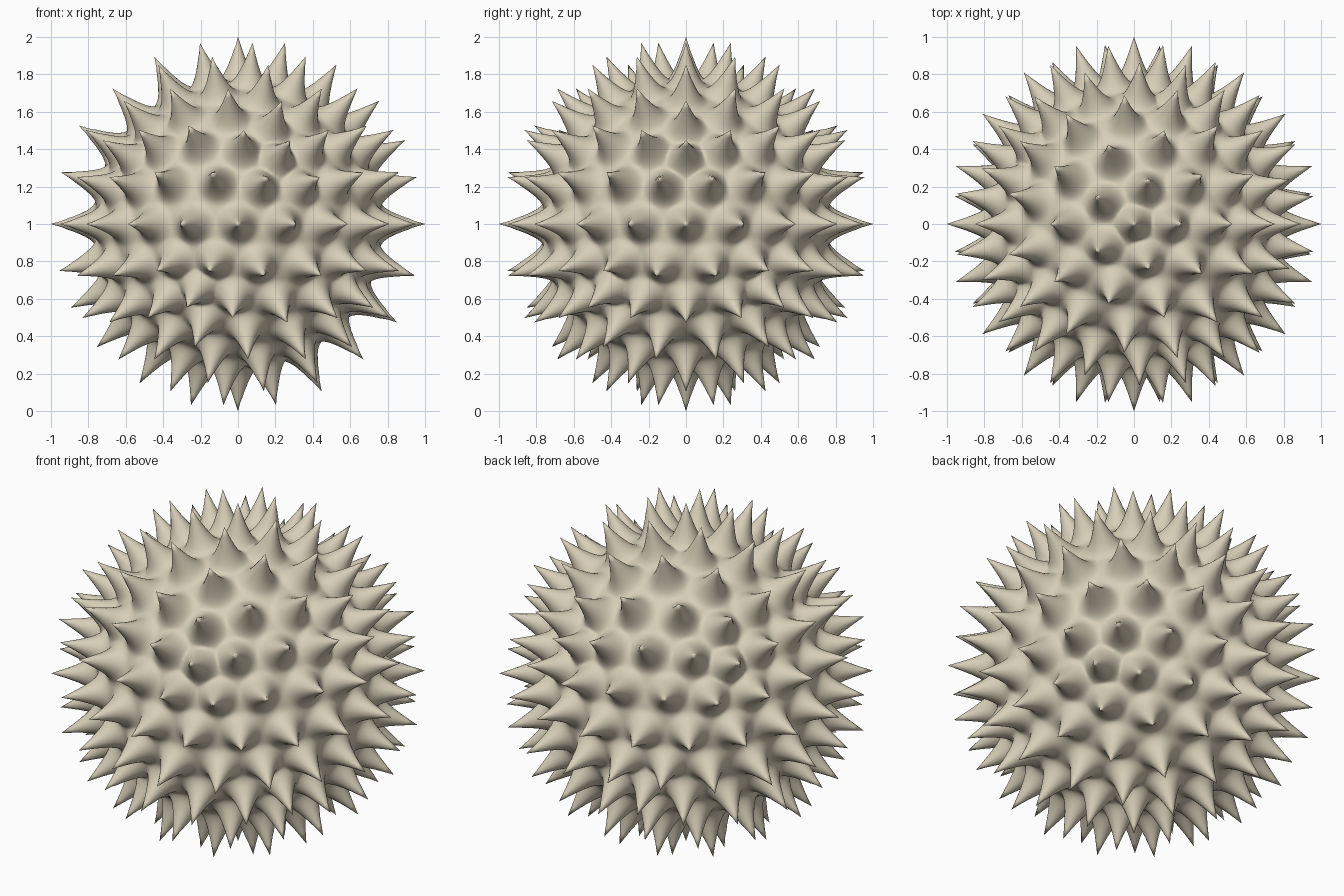
import bpy
import bmesh
from mathutils import kdtree

BASE_RADIUS = 0.77
SPIKE_HEIGHT = 0.23
SPIKE_REACH = 0.17
SPIKE_POWER = 2.3

cube = bpy.data.objects.get("Cube")
if cube:
    bpy.data.objects.remove(cube, do_unlink=True)

# Warm beige material
beige = bpy.data.materials.new("beige")
beige.use_nodes = True
beige.diffuse_color = (0.68, 0.62, 0.48, 1)
shader = beige.node_tree.nodes["Principled BSDF"]
shader.inputs["Base Color"].default_value = beige.diffuse_color
shader.inputs["Roughness"].default_value = 0.7

# Spike centres: the points of a geodesic sphere
bm = bmesh.new()
bmesh.ops.create_icosphere(bm, subdivisions=3, radius=1)
tips = kdtree.KDTree(len(bm.verts))
for i, v in enumerate(bm.verts):
    tips.insert(v.co.normalized(), i)
tips.balance()

# Refine the sphere, keeping the spike centres as vertices
for _ in range(4):
    bmesh.ops.subdivide_edges(bm, edges=bm.edges[:], cuts=1, use_grid_fill=True)
    for v in bm.verts:
        v.co.normalize()

# Raise a concave spike around every centre
for v in bm.verts:
    distance = tips.find(v.co)[2]
    rise = max(0, 1 - distance / SPIKE_REACH) ** SPIKE_POWER
    v.co *= BASE_RADIUS + SPIKE_HEIGHT * rise

mesh = bpy.data.meshes.new("spiky_ball")
bm.to_mesh(mesh)
bm.free()
mesh.materials.append(beige)
mesh.shade_smooth()

ball = bpy.data.objects.new("spiky_ball", mesh)
ball.location.z = 1
bpy.context.collection.objects.link(ball)
